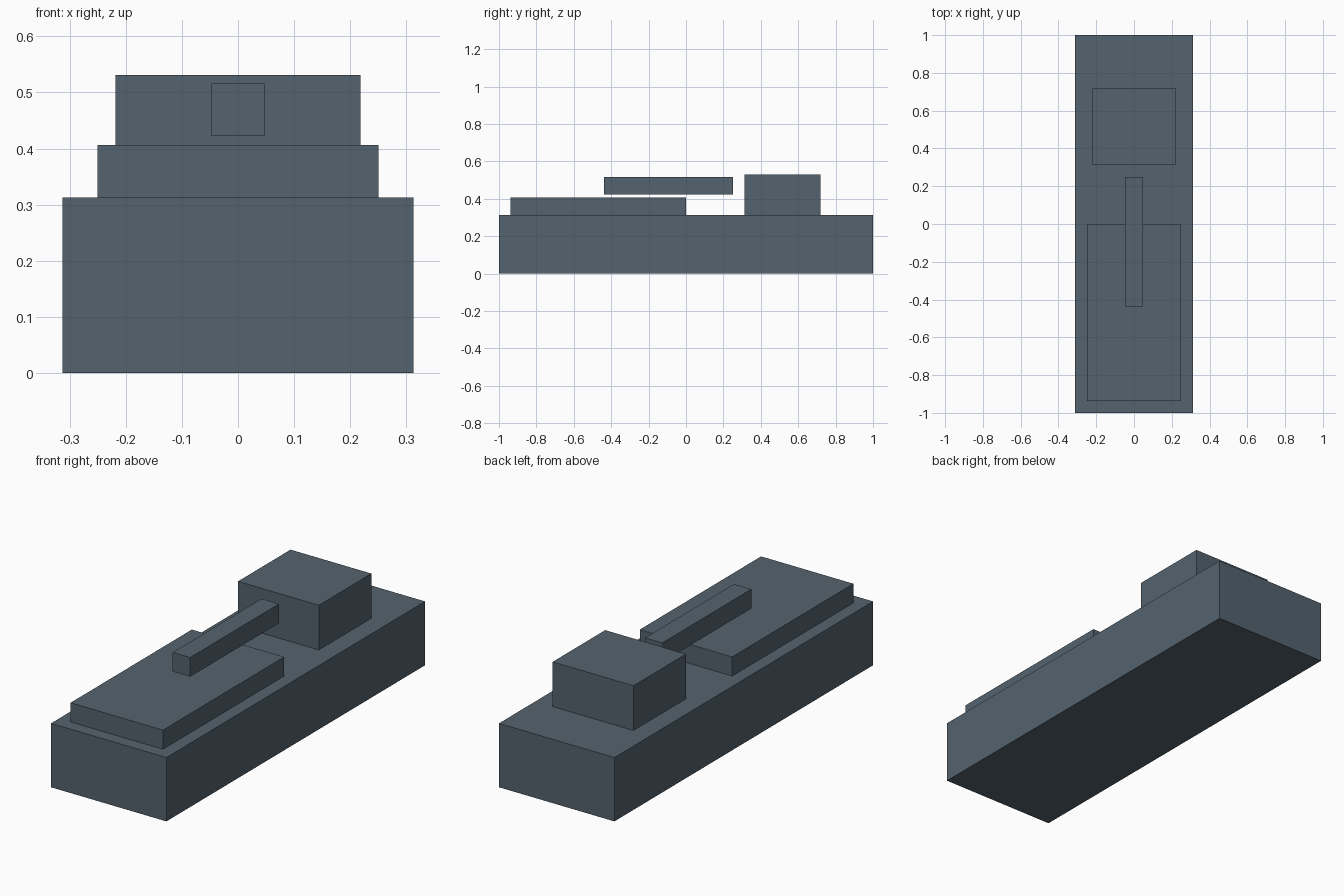
import bpy
from mathutils import Matrix, Vector
import bmesh

if "Cube" in bpy.data.objects:
    bpy.data.objects.remove(bpy.data.objects["Cube"])

slate = bpy.data.materials.new("slate_grey")
slate.diffuse_color = (0.089, 0.125, 0.156, 1.0)
slate.use_nodes = True
slate.node_tree.nodes["Principled BSDF"].inputs["Base Color"].default_value = slate.diffuse_color


def box(name, half_width, y0, y1, z0, z1):
    """Flat-sided block, symmetric about x = 0."""
    size = Vector((2 * half_width, y1 - y0, z1 - z0))
    centre = Vector((0, (y0 + y1) / 2, (z0 + z1) / 2))
    bm = bmesh.new()
    bmesh.ops.create_cube(
        bm, size=1, matrix=Matrix.Translation(centre) @ Matrix.Diagonal(size).to_4x4())
    mesh = bpy.data.meshes.new(name)
    bm.to_mesh(mesh)
    bm.free()
    mesh.materials.append(slate)
    obj = bpy.data.objects.new(name, mesh)
    bpy.context.collection.objects.link(obj)
    return obj


# Long main body
box("hull", 0.3125, -1.0, 1.0, 0.0, 0.3125)
# Low raised plate on the front half
box("front_deck", 0.25, -0.9375, 0.0, 0.3125, 0.40625)
# Block towards the back
box("rear_cabin", 0.21875, 0.3125, 0.71875, 0.3125, 0.53125)
# Floating bar along the middle
box("centre_bar", 0.047, -0.4375, 0.25, 0.422, 0.516)
